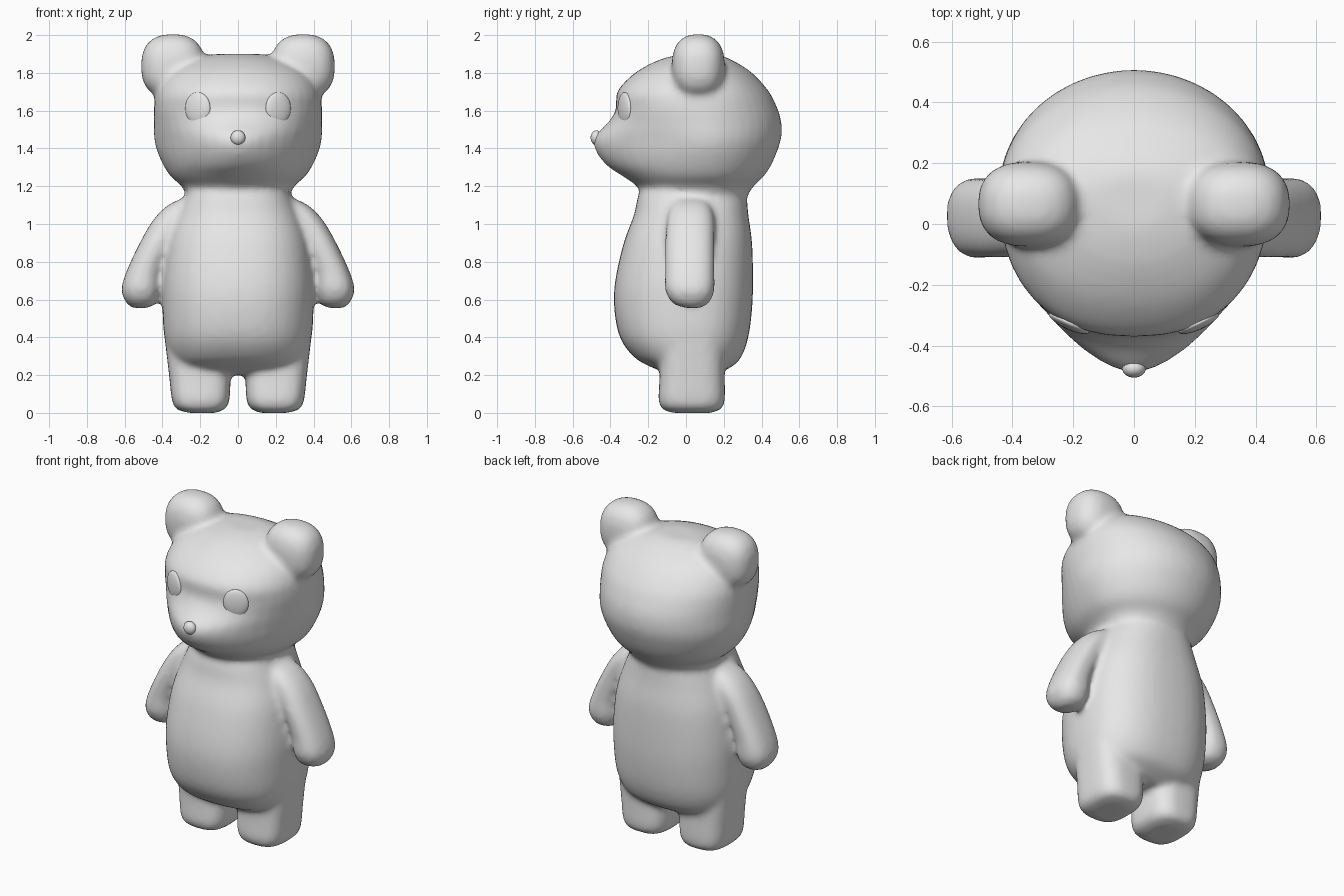
import bpy
import math
from mathutils import Euler, Vector

old = bpy.data.objects.get("Cube")
if old:
    bpy.data.objects.remove(old, do_unlink=True)

SIDES = 40
STEPS = 4

grey = bpy.data.materials.new("plain grey")
grey.use_nodes = True
grey.diffuse_color = (0.8, 0.8, 0.8, 1)
grey.node_tree.nodes["Principled BSDF"].inputs["Base Color"].default_value = grey.diffuse_color


def power(value, exponent):
    """Signed power, used for rounded-box cross-sections."""
    return math.copysign(abs(value) ** exponent, value)


def make_object(name, verts, faces):
    mesh = bpy.data.meshes.new(name)
    mesh.from_pydata(verts, [], faces)
    mesh.materials.append(grey)
    obj = bpy.data.objects.new(name, mesh)
    bpy.context.collection.objects.link(obj)
    return obj


def smooth_rings(rings):
    """Insert spline-interpolated rings between the given ones."""
    result = []
    last = len(rings) - 1
    for i in range(last):
        quad = (rings[max(i - 1, 0)], rings[i], rings[i + 1], rings[min(i + 2, last)])
        for k in range(STEPS):
            t = k / STEPS
            ring = []
            for a, b, c, d in zip(*quad):
                slope_in, slope_out = (c - a) / 2, (d - b) / 2
                bend = 3 * (c - b) - 2 * slope_in - slope_out
                twist = 2 * (b - c) + slope_in + slope_out
                ring.append(b + t * (slope_in + t * (bend + t * twist)))
            result.append(ring)
    result.append(rings[last])
    return result


def loft(name, rings, middle, back_shape=2.0):
    """Skin rings of (z, left x, right x, front y, back y, front shape)."""
    verts, faces = [], []
    dense = smooth_rings(rings)
    for z, x0, x1, front, back, shape in dense:
        for i in range(SIDES):
            angle = math.tau * i / SIDES
            c, s = math.cos(angle), math.sin(angle)
            n = 2 / (shape if s < 0 else back_shape)
            depth = middle - front if s < 0 else back - middle
            x = (x0 + x1) / 2 + (x1 - x0) / 2 * power(c, n)
            verts.append((x, middle + depth * power(s, n), z))
    for r in range(len(dense) - 1):
        for i in range(SIDES):
            j = (i + 1) % SIDES
            a, b = r * SIDES, (r + 1) * SIDES
            faces.append((a + i, a + j, b + j, b + i))
    faces.append(tuple(reversed(range(SIDES))))
    faces.append(tuple(range(len(verts) - SIDES, len(verts))))
    return make_object(name, verts, faces)


def ball(name, centre, radii, turn=0.0, shape=2.0):
    """Ellipsoid, or rounded box when shape is above two."""
    bpy.ops.mesh.primitive_uv_sphere_add(segments=32, ring_count=20, radius=1)
    obj = bpy.context.object
    obj.name = obj.data.name = name
    rotation = Euler((0, 0, turn)).to_matrix()
    for v in obj.data.vertices:
        length = sum(abs(k) ** shape for k in v.co) ** (1 / shape)
        scaled = Vector(k * r / length for k, r in zip(v.co, radii))
        v.co = rotation @ scaled + Vector(centre)
    obj.data.materials.append(grey)
    obj.data.shade_smooth()
    return obj


def mirrored(rings):
    return [(z, -x1, -x0, f, b, n) for z, x0, x1, f, b, n in rings]


# Head, with the snout pushed out of the lower front
head_rows = [
    (1.1, .26, -.22, .3, 2.2), (1.19, .29, -.25, .35, 2.2), (1.25, .355, -.33, .41, 2),
    (1.31, .395, -.42, .45, 1.8), (1.39, .43, -.48, .485, 1.65), (1.46, .445, -.485, .505, 1.65),
    (1.54, .445, -.41, .505, 2), (1.61, .445, -.37, .485, 2.3), (1.7, .435, -.365, .44, 2.3),
    (1.8, .38, -.27, .35, 2.2), (1.87, .26, -.14, .24, 2), (1.9, .12, -.02, .16, 2),
]
head = loft("head", [(z, -w, w, f, b, n) for z, w, f, b, n in head_rows], 0.1)

# Torso with a full belly
torso_rows = [
    (.2, .22, -.08, .16), (.25, .32, -.2, .25), (.3, .36, -.28, .295),
    (.4, .39, -.35, .33), (.55, .4, -.38, .35), (.7, .4, -.375, .355),
    (.9, .375, -.33, .35), (1.05, .325, -.275, .33), (1.16, .275, -.25, .32), (1.22, .25, -.2, .3),
]
torso = loft("torso", [(z, -w, w, f, b, 2.4) for z, w, f, b in torso_rows], 0.03, 2.4)

# Arms hang outward from the shoulders
arm = [
    (.555, .48, .555, .0, .07, 2.4), (.58, .435, .59, -.07, .12, 2.4), (.65, .41, .617, -.11, .15, 2.4),
    (.75, .4, .59, -.11, .15, 2.4), (.9, .33, .52, -.11, .15, 2.4), (1.02, .24, .45, -.1, .15, 2.4),
    (1.1, .18, .37, -.08, .13, 2.4), (1.15, .16, .26, -.03, .09, 2.4),
]

# Short square legs
leg = [
    (0, .12, .26, -.07, .13, 3), (.02, .07, .325, -.125, .185, 3), (.07, .045, .35, -.145, .205, 3.2),
    (.2, .04, .365, -.14, .205, 3.2), (.45, .04, .395, -.14, .205, 3),
]
pieces = [head, torso]
for side, sign in (("left", 1), ("right", -1)):
    for part, rings, middle in (("arm", arm, 0.03), ("leg", leg, 0.03)):
        shaped = rings if sign > 0 else mirrored(rings)
        pieces.append(loft(side + "_" + part, shaped, middle, rings[-1][-1]))
    pieces.append(ball(side + "_ear", (sign * .345, .065, 1.835), (.168, .14, .17), 0, 2.5))

    # Flat oval eyes follow the curve of the face
    ball(side + "_eye", (sign * .213, -.325, 1.612), (.073, .022, .085), sign * math.radians(25))

ball("nose", (0, -.475, 1.457), (.039, .03, .039))

# Fuse the pieces into one soft body
bpy.ops.object.select_all(action="DESELECT")
for piece in pieces:
    piece.select_set(True)
bpy.context.view_layer.objects.active = head
bpy.ops.object.join()
head.name = head.data.name = "body"
remesh = head.modifiers.new("fuse", "REMESH")
remesh.mode = "VOXEL"
remesh.voxel_size = 0.018
remesh.use_smooth_shade = True
soften = head.modifiers.new("soften", "SMOOTH")
soften.factor = 0.5
soften.iterations = 8
head.data.shade_smooth()
